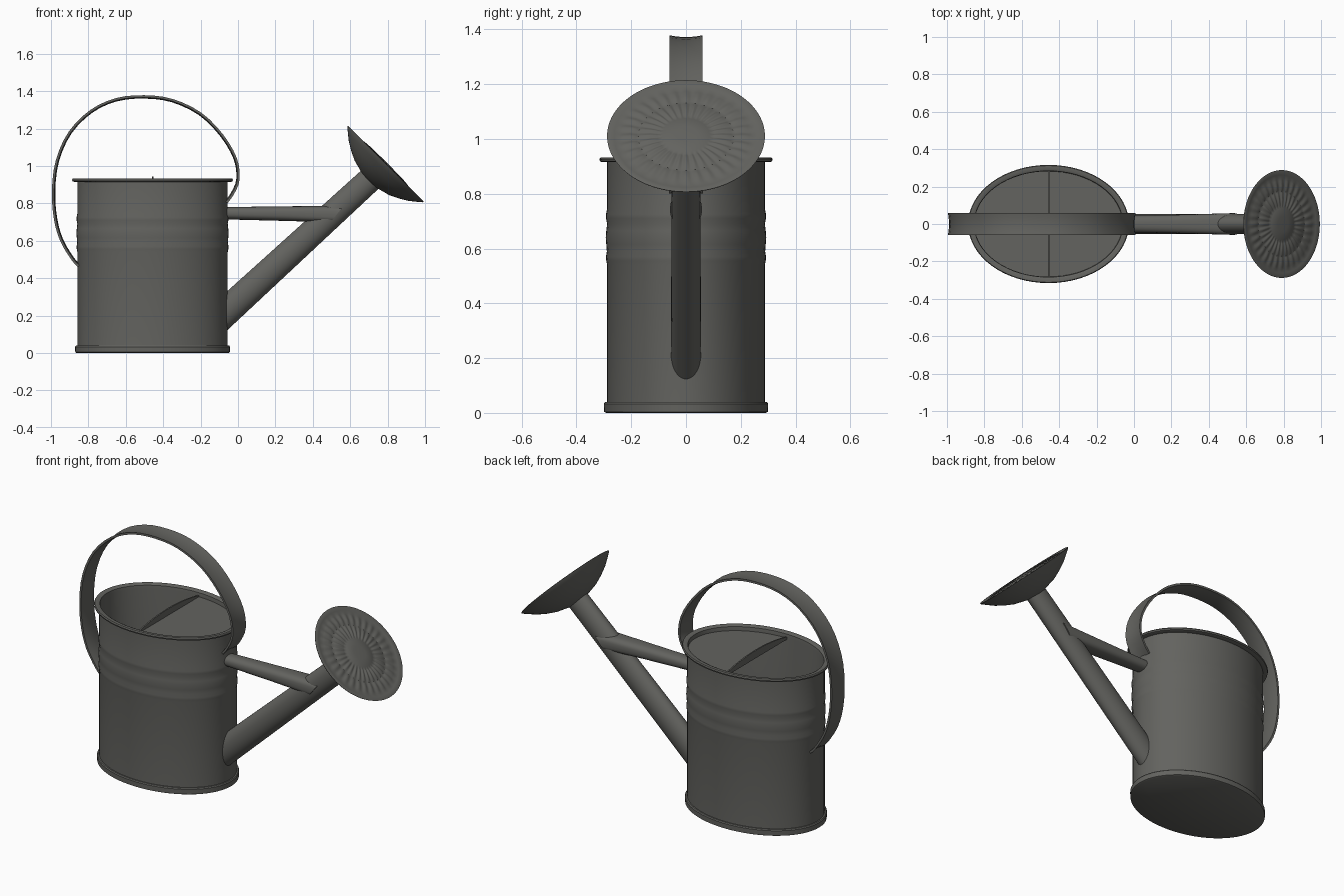
import bpy, math
from mathutils import Vector

if "Cube" in bpy.data.objects:
    bpy.data.objects.remove(bpy.data.objects["Cube"])

CX, A, B = -0.457, 0.402, 0.288    # body centre and ellipse radii
N = 64

# Dark zinc
zinc = bpy.data.materials.new("dark_zinc")
zinc.diffuse_color = (0.125, 0.125, 0.115, 1)
zinc.use_nodes = True
zinc.node_tree.nodes["Principled BSDF"].inputs["Base Color"].default_value = zinc.diffuse_color


def make(name, verts, faces, angle=35):
    me = bpy.data.meshes.new(name)
    me.from_pydata([tuple(v) for v in verts], [], faces)
    me.materials.append(zinc)
    ob = bpy.data.objects.new(name, me)
    bpy.context.collection.objects.link(ob)
    bpy.ops.object.select_all(action='DESELECT')
    ob.select_set(True)
    bpy.context.view_layer.objects.active = ob
    bpy.ops.object.mode_set(mode='EDIT')
    bpy.ops.mesh.select_all(action='SELECT')
    bpy.ops.mesh.normals_make_consistent(inside=False)
    bpy.ops.object.mode_set(mode='OBJECT')
    bpy.ops.object.shade_smooth_by_angle(angle=math.radians(angle))
    return ob


def loft(name, rings, caps=True, angle=35):
    n = len(rings[0])
    verts = [v for r in rings for v in r]
    faces = [(k*n+i, k*n+(i+1) % n, (k+1)*n+(i+1) % n, (k+1)*n+i)
             for k in range(len(rings)-1) for i in range(n)]
    if caps:
        faces += [tuple(range(n)), tuple(range(len(verts)-n, len(verts)))]
    return make(name, verts, faces, angle)


def oval(d, z):
    return [(CX+(A+d)*math.cos(2*math.pi*i/N), (B+d)*math.sin(2*math.pi*i/N), z)
            for i in range(N)]


# Body: base rim, wall with raised bands, rolled top rim, inner wall and floor
profile = [(0.004, 0), (0.011, 0.004), (0.012, 0.033), (0.008, 0.039), (0, 0.039),
           (0, 0.54), (0.003, 0.555), (0.004, 0.57), (0.001, 0.59),
           (0.003, 0.615), (0.005, 0.64), (0.003, 0.665), (0.0, 0.69),
           (0.004, 0.71), (0.004, 0.725), (0, 0.745), (0, 0.915),
           (0.018, 0.915), (0.026, 0.918), (0.028, 0.926), (0.024, 0.933),
           (0.006, 0.933), (-0.004, 0.928), (-0.006, 0.91), (-0.006, 0.02)]
loft("can_body", [oval(d, z) for d, z in profile])

# Half cover over the spout side, with a low arched lip
half = [(CX+(A-0.004)*math.cos(t), (B-0.004)*math.sin(t))
        for t in [math.pi*(i/32-0.5) for i in range(33)]]
loft("half_cover", [[(x, y, z) for x, y in half] for z in (0.897, 0.905)])
lip = [(-0.004, 0.897), (0.004, 0.897), (0.004, 0.912), (-0.004, 0.912)]
rings = []
for i in range(17):
    s = i/8-1
    rise = 0.031*(1-s*s)
    rings.append([(CX+dx, s*(B-0.005), z+(rise if z > 0.9 else 0)) for dx, z in lip])
loft("cover_lip", rings)

# Handle: curved strap swept along a smoothed path in the xz plane
pts = [Vector(p) for p in [
    (-0.852, 0.465), (-0.885, 0.50), (-0.945, 0.60), (-0.979, 0.72), (-0.989, 0.87),
    (-0.968, 1.03), (-0.90, 1.18), (-0.785, 1.295), (-0.65, 1.357), (-0.50, 1.372),
    (-0.35, 1.352), (-0.20, 1.28), (-0.085, 1.165), (-0.012, 1.04), (0.003, 0.93),
    (-0.025, 0.855), (-0.06, 0.805)]]
path = []
for i in range(len(pts)-1):
    p0, p1, p2, p3 = pts[max(i-1, 0)], pts[i], pts[i+1], pts[min(i+2, len(pts)-1)]
    for k in range(3):
        t = k/3
        path.append(0.5*(2*p1+(p2-p0)*t+(2*p0-5*p1+4*p2-p3)*t*t
                         + (3*p1-p0-3*p2+p3)*t**3))
path.append(pts[-1])
ys = [-0.06, -0.04, -0.02, 0, 0.02, 0.04, 0.06]
section = [(y, 0.006-0.006*(1-(y/0.06)**2)) for y in ys]
section += [(y, h-0.012) for y, h in reversed(section)]
rings = []
for i, p in enumerate(path):
    t = (path[min(i+1, len(path)-1)]-path[max(i-1, 0)]).normalized()
    rings.append([(p.x-t.y*h, y, p.y+t.x*h) for y, h in section])
loft("strap_handle", rings)


# Spout: tapered oval tube, start cut vertically at the wall
p, q = Vector((-0.066, 0, 0.218)), Vector((0.725, 0, 0.945))
d = (q-p).normalized()
up, side = Vector((-d.z, 0, d.x)), Vector((0, 1, 0))
angles = [2*math.pi*i/32 for i in range(32)]
foot = [p+up*0.077*math.sin(a)+side*0.055*math.cos(a) for a in angles]
foot = [v+d*((p.x-v.x)/d.x) for v in foot]
tip = [q+up*0.067*math.sin(a)+side*0.052*math.cos(a) for a in angles]
loft("spout", [foot, tip])


# Brace: flat-sided tube widening to clasp the spout, far end cut on a slant
def brace_ring(x, z, ry, rz, slant, power):
    ring = []
    for a in angles:
        c, s = math.cos(a), math.sin(a)
        yy = math.copysign(abs(c)**power, c)
        zz = math.copysign(abs(s)**power, s)
        ring.append((x+slant*zz, ry*yy, z+rz*zz))
    return ring


loft("spout_brace", [brace_ring(-0.062, 0.747, 0.043, 0.033, 0, 0.9),
                     brace_ring(0.25, 0.745, 0.050, 0.039, 0, 0.75),
                     brace_ring(0.53, 0.743, 0.058, 0.044, 0.035, 0.6)])

# Rose: bowl-shaped head with a rimmed, fluted face
axis = Vector((1, 0, 1)).normalized()
tang = Vector((-1, 0, 1)).normalized()
centre = Vector((0.789, 0, 1.01))
M, FLUTES = 192, 32
rose = [(0.055, -0.125, 0), (0.085, -0.116, 0), (0.13, -0.104, 0), (0.18, -0.08, 0),
        (0.225, -0.053, 0), (0.26, -0.025, 0), (0.285, -0.004, 0), (0.288, 0.001, 0),
        (0.284, 0.003, 0), (0.262, -0.002, 0), (0.245, -0.004, 0), (0.23, -0.002, 1),
        (0.205, 0.001, 1), (0.182, 0.0, 1), (0.174, -0.002, 0), (0.165, 0.002, 1),
        (0.13, 0.005, 1), (0.105, 0.005, 1), (0.093, 0.003, 0), (0.085, 0.007, 0),
        (0.04, 0.010, 0)]
rings = []
for r, h, f in rose:
    ring = []
    for i in range(M):
        a = 2*math.pi*i/M
        lift = h+f*0.0025*math.cos(FLUTES*a)
        ring.append(centre+axis*lift+tang*r*math.cos(a)+Vector((0, r*math.sin(a), 0)))
    rings.append(ring)
loft("rose_head", rings, angle=50)
